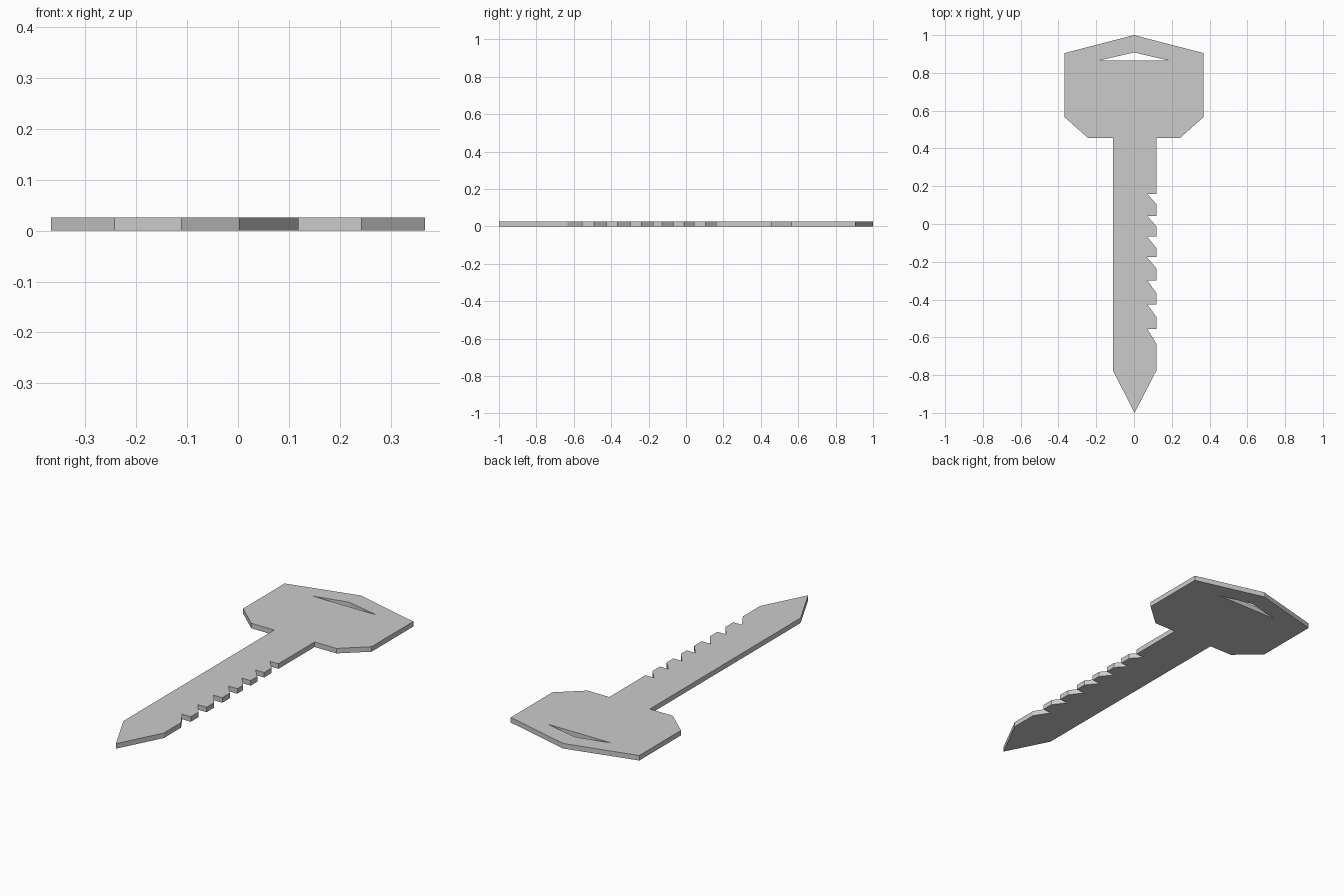
import bpy

if "Cube" in bpy.data.objects:
    bpy.data.objects.remove(bpy.data.objects["Cube"])

T = 0.026  # thickness

# Outline, starting at the head's peak and going clockwise
outline = [(0, 1), (0.367, 0.905), (0.367, 0.565), (0.243, 0.455), (0.119, 0.455)]

# Saw-tooth cuts along the blade: (upper y, lower y)
cuts = [(0.16, 0.105), (0.043, -0.012), (-0.067, -0.128), (-0.176, -0.237),
        (-0.298, -0.366), (-0.426, -0.492), (-0.555, -0.634)]
for top, bottom in cuts:
    outline += [(0.119, top), (0.07, top), (0.119, bottom)]

# Pointed tip and plain left side
outline += [(0.119, -0.775), (0.003, -1), (-0.112, -0.775), (-0.112, 0.455),
            (-0.243, 0.455), (-0.367, 0.565), (-0.367, 0.905)]

# Triangular hole in the head
hole = [(-0.183, 0.866), (0, 0.908), (0.183, 0.866)]

# Filled flat curve extruded to a plate
curve = bpy.data.curves.new("key_plate", 'CURVE')
curve.dimensions = '2D'
curve.fill_mode = 'BOTH'
curve.extrude = T / 2
for loop in (outline, hole):
    spline = curve.splines.new('POLY')
    spline.points.add(len(loop) - 1)
    for point, (x, y) in zip(spline.points, loop):
        point.co = (x, y, 0, 1)
    spline.use_cyclic_u = True

key = bpy.data.objects.new("key_plate", curve)
bpy.context.collection.objects.link(key)
key.location.z = T / 2

# Turn the plate into a flat-shaded mesh
bpy.context.view_layer.objects.active = key
key.select_set(True)
bpy.ops.object.convert(target='MESH')
bpy.ops.object.shade_flat()
